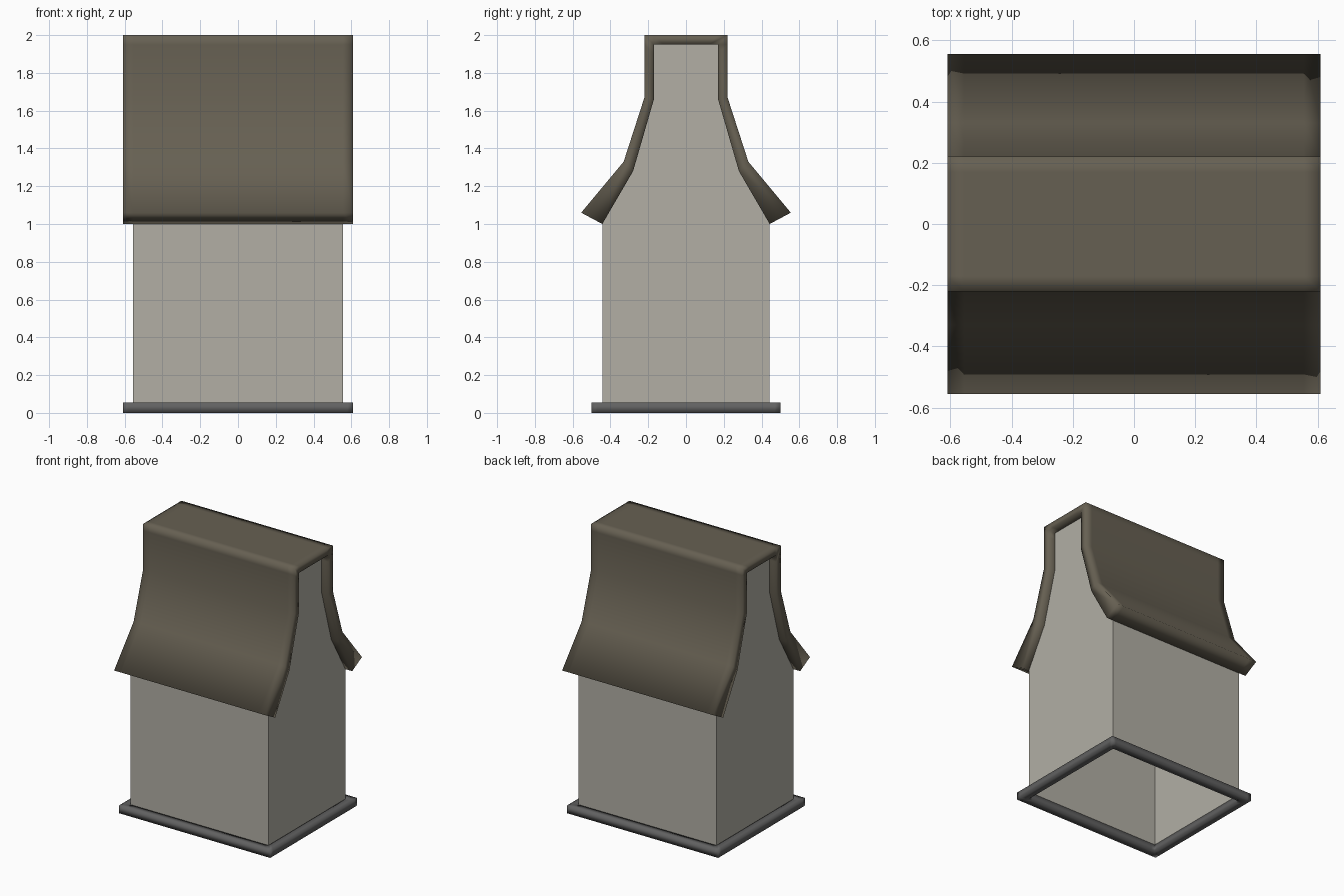
import bpy, bmesh

if "Cube" in bpy.data.objects:
    bpy.data.objects.remove(bpy.data.objects["Cube"])

def material(name, rgb):
    m = bpy.data.materials.new(name)
    m.diffuse_color = (*rgb, 1)
    m.use_nodes = True
    m.node_tree.nodes["Principled BSDF"].inputs["Base Color"].default_value = m.diffuse_color
    return m

def build(name, verts, faces, mat, smooth):
    me = bpy.data.meshes.new(name)
    me.from_pydata(verts, [], faces)
    bm = bmesh.new()
    bm.from_mesh(me)
    bmesh.ops.recalc_face_normals(bm, faces=bm.faces)
    for f in bm.faces:
        f.smooth = smooth
    bm.to_mesh(me)
    bm.free()
    me.materials.append(mat)
    ob = bpy.data.objects.new(name, me)
    bpy.context.collection.objects.link(ob)
    return ob

def mirrored(half):
    """Half profile from eave to ridge, mirrored across y = 0."""
    return half + [(-y, z) for y, z in reversed(half)]

plaster = material("plaster", (0.445, 0.43, 0.375))
shingle = material("shingle", (0.134, 0.117, 0.085))
stone = material("stone", (0.12, 0.12, 0.12))

# Walls: open shell with two gables and two plain sides
WX, WY = 0.555, 0.443
gable = mirrored([(WY, 0.055), (WY, 1.0), (0.28, 1.28), (0.17, 1.66), (0.17, 1.95)])
n = len(gable)
verts = [(x, y, z) for x in (-WX, WX) for y, z in gable]
build("walls", verts,
      [list(range(n)), list(range(n, 2 * n)), (0, 1, n + 1, n), (n - 2, n - 1, 2 * n - 1, 2 * n - 2)],
      plaster, False)

# Roof: thick bent sheet swept along x, with support loops by the ridge and ends
outer = mirrored([(0.555, 1.06), (0.33, 1.33), (0.22, 1.67), (0.22, 1.95), (0.22, 2.0), (0.17, 2.0)])
inner = mirrored([(WY, 1.0), (0.28, 1.28), (0.17, 1.66), (0.17, 1.90), (0.17, 1.95), (0.12, 1.95)])
k = len(outer)
ring = outer + inner[::-1]
m = 2 * k
xs = (-0.61, -WX, WX, 0.61)
verts = [(x, y, z) for x in xs for y, z in ring]
faces = [(s * m + i, s * m + (i + 1) % m, (s + 1) * m + (i + 1) % m, (s + 1) * m + i)
         for s in range(3) for i in range(m)]
for b in (0, 3 * m):
    faces += [(b + i, b + i + 1, b + m - 2 - i, b + m - 1 - i) for i in range(k - 1)]
build("roof", verts, faces, shingle, True)

# Base: square-section frame around the foot of the walls, with loops by the corners
def frame_loop(x, y, z, e=0.03):
    pts = []
    for sx, sy in ((1, 1), (-1, 1), (-1, -1), (1, -1)):
        trio = [(sx * x, sy * (y - e), z), (sx * x, sy * y, z), (sx * (x - e), sy * y, z)]
        pts += trio if sx * sy > 0 else trio[::-1]
    return pts

section = [(0.61, 0.50, 0), (0.61, 0.50, 0.055), (WX, WY, 0.055), (WX, WY, 0)]
verts = [p for s in section for p in frame_loop(*s)]
faces = [(r * 12 + i, r * 12 + (i + 1) % 12, (r + 1) % 4 * 12 + (i + 1) % 12, (r + 1) % 4 * 12 + i)
         for r in range(4) for i in range(12)]
build("base_frame", verts, faces, stone, True)
